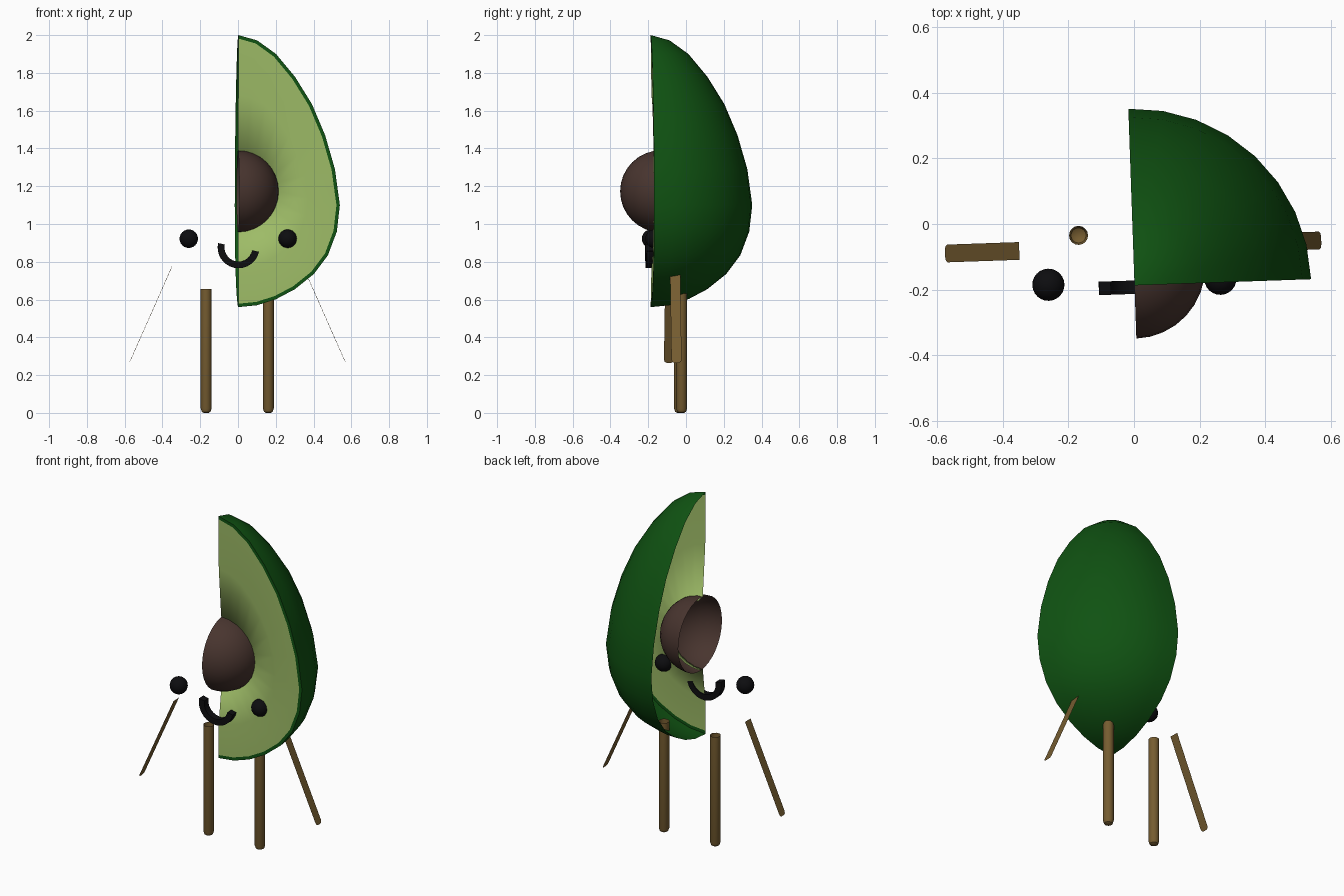
import bpy, bmesh, math
from mathutils import Vector, Matrix

if "Cube" in bpy.data.objects:
    bpy.data.objects.remove(bpy.data.objects["Cube"])

# Whole figure is turned slightly about z
PLACE = Matrix.Translation((-0.005, 0, 0)) @ Matrix.Rotation(math.radians(2), 4, 'Z')
FRONT = -0.187          # cut face of the fruit
PIT = Vector((0, -0.132, 1.173))
PIT_R = 0.217


def material(name, rgb):
    m = bpy.data.materials.new(name)
    m.diffuse_color = (*rgb, 1)
    m.use_nodes = True
    m.node_tree.nodes["Principled BSDF"].inputs["Base Color"].default_value = m.diffuse_color
    return m


GREEN = material("dark green skin", (0.005, 0.085, 0.006))
FLESH = material("light green flesh", (0.34, 0.50, 0.135))
BROWN = material("dark brown pit", (0.065, 0.035, 0.028))
WOOD = material("tan limb", (0.18, 0.108, 0.03))
BLACK = material("black", (0.004, 0.004, 0.005))


def finish(name, bm, mat, outward=None, angle=40):
    """Turn a bmesh into a placed object; outward(center) gives the facing direction."""
    bm.normal_update()
    if outward:
        for f in bm.faces:
            if f.normal.dot(outward(f.calc_center_median())) < 0:
                f.normal_flip()
    bm.transform(PLACE)
    me = bpy.data.meshes.new(name)
    bm.to_mesh(me)
    bm.free()
    me.materials.append(mat)
    ob = bpy.data.objects.new(name, me)
    bpy.context.collection.objects.link(ob)
    bpy.ops.object.select_all(action='DESELECT')
    ob.select_set(True)
    bpy.context.view_layer.objects.active = ob
    bpy.ops.object.shade_smooth_by_angle(angle=math.radians(angle))
    return ob


def grid(bm, rows, closed=False):
    """Skin a list of point rows with quads."""
    vs = [[bm.verts.new(p) for p in r] for r in rows]
    for a, b in zip(vs, vs[1:]):
        n = len(a)
        for i in range(n if closed else n - 1):
            j = (i + 1) % n
            bm.faces.new((a[i], a[j], b[j], b[i]))
    bmesh.ops.remove_doubles(bm, verts=bm.verts, dist=1e-5)
    bmesh.ops.dissolve_degenerate(bm, dist=1e-6, edges=bm.edges)


# Egg outline, radius and height, top to bottom
EGG = [(0, 2.0), (0.1, 1.972), (0.2, 1.9), (0.3, 1.78), (0.39, 1.635), (0.46, 1.47),
       (0.512, 1.29), (0.538, 1.1), (0.522, 0.96), (0.475, 0.835), (0.4, 0.735),
       (0.3, 0.655), (0.2, 0.602), (0.1, 0.57), (0, 0.56)]

# Inner outline, offset from the egg to leave a skin rim
INSET = []
for i, (r, z) in enumerate(EGG):
    a, b = EGG[max(i - 1, 0)], EGG[min(i + 1, len(EGG) - 1)]
    t = Vector((b[0] - a[0], b[1] - a[1])).normalized()
    if r == 0:
        INSET.append((0, z + (-0.018 if i == 0 else 0.018)))
    else:
        INSET.append((r + t.y * 0.018, z - t.x * 0.018))

# Skin: quarter turn of the egg outline plus its flat rim
bm = bmesh.new()
rows = []
for k in range(9):
    a = math.radians(90 * k / 8)
    rows.append([(r * math.cos(a), FRONT + r * math.sin(a), z) for r, z in EGG])
grid(bm, rows)
grid(bm, [[(r, FRONT, z) for r, z in EGG], [(r, FRONT, z) for r, z in INSET]])


def skin_out(c):
    if abs(c.y - FRONT) < 1e-4:
        return Vector((0, -1, 0))
    return c - Vector((0, FRONT, 1.15))


finish("skin", bm, GREEN, skin_out)

# Flesh: flat face sinking gently into an open socket around the pit
bm = bmesh.new()
rows = [[(r, FRONT, z) for r, z in INSET]]
for mix, y, hole in ((0.5, FRONT + 0.004, 0.217), (1, FRONT + 0.028, 0.217), (1, -0.115, 0.205)):
    row = []
    for i, (r, z) in enumerate(INSET):
        a = math.pi * (0.5 - i / (len(INSET) - 1))
        hx, hz = hole * math.cos(a), PIT.z + hole * math.sin(a)
        row.append((r + (hx - r) * mix, y, z + (hz - z) * mix))
    rows.append(row)
grid(bm, rows)
finish("flesh", bm, FLESH,
       lambda c: Vector((PIT.x - c.x, -0.6, PIT.z - c.z)), angle=180)

# Pit: half ball, open on the cut side
bm = bmesh.new()
bmesh.ops.create_uvsphere(bm, u_segments=32, v_segments=16, radius=PIT_R,
                          matrix=Matrix.Translation(PIT))
bmesh.ops.delete(bm, geom=[v for v in bm.verts if v.co.x < -1e-4], context='VERTS')
finish("pit", bm, BROWN, lambda c: c - PIT)

for side, label in ((-1, "left"), (1, "right")):
    # Eye
    bm = bmesh.new()
    bmesh.ops.create_uvsphere(bm, u_segments=24, v_segments=12, radius=0.049,
                              matrix=Matrix.Translation((side * 0.262, -0.176, 0.922)))
    finish(label + "_eye", bm, BLACK)

    # Leg: open tube with a rounded foot
    bm = bmesh.new()
    cx, cy = side * 0.165, -0.029
    rows = []
    for r, z in ((0, 0.003), (0.013, 0.003), (0.023, 0.009), (0.029, 0.027), (0.029, 0.66)):
        rows.append([(cx + r * math.cos(k * math.pi / 8), cy + r * math.sin(k * math.pi / 8),
                      max(z - 0.003, 0)) for k in range(16)])
    grid(bm, rows, closed=True)
    finish(label + "_leg", bm, WOOD,
           lambda c, cx=cx, cy=cy: Vector((c.x - cx, c.y - cy, -0.01 if c.z < 0.03 else 0)))

    # Arm: flat strip with clipped corners at the hand
    bm = bmesh.new()
    outline = ((0, -0.027), (0, 0.027), (0.97, 0.027), (0.992, 0.022), (1, 0.012),
               (1, -0.012), (0.992, -0.022), (0.97, -0.027))
    bm.faces.new([bm.verts.new((side * (0.347 + 0.226 * t), -0.07 + w, 0.775 - 0.51 * t))
                  for t, w in outline])
    finish(label + "_arm", bm, WOOD, lambda c, s=side: Vector((s, 0, 0.5)))

# Mouth: tilted half ring with a square section
bm = bmesh.new()
rows = []
for k in range(17):
    a = math.radians(168 + 180 * k / 16)
    rows.append([(0.001 + r * math.cos(a), y, 0.876 + r * math.sin(a))
                 for r, y in ((0.075, -0.213), (0.11, -0.213), (0.11, -0.172), (0.075, -0.172))])
grid(bm, rows, closed=True)
bmesh.ops.holes_fill(bm, edges=[e for e in bm.edges if e.is_boundary], sides=4)
bmesh.ops.recalc_face_normals(bm, faces=bm.faces)
finish("mouth", bm, BLACK)
